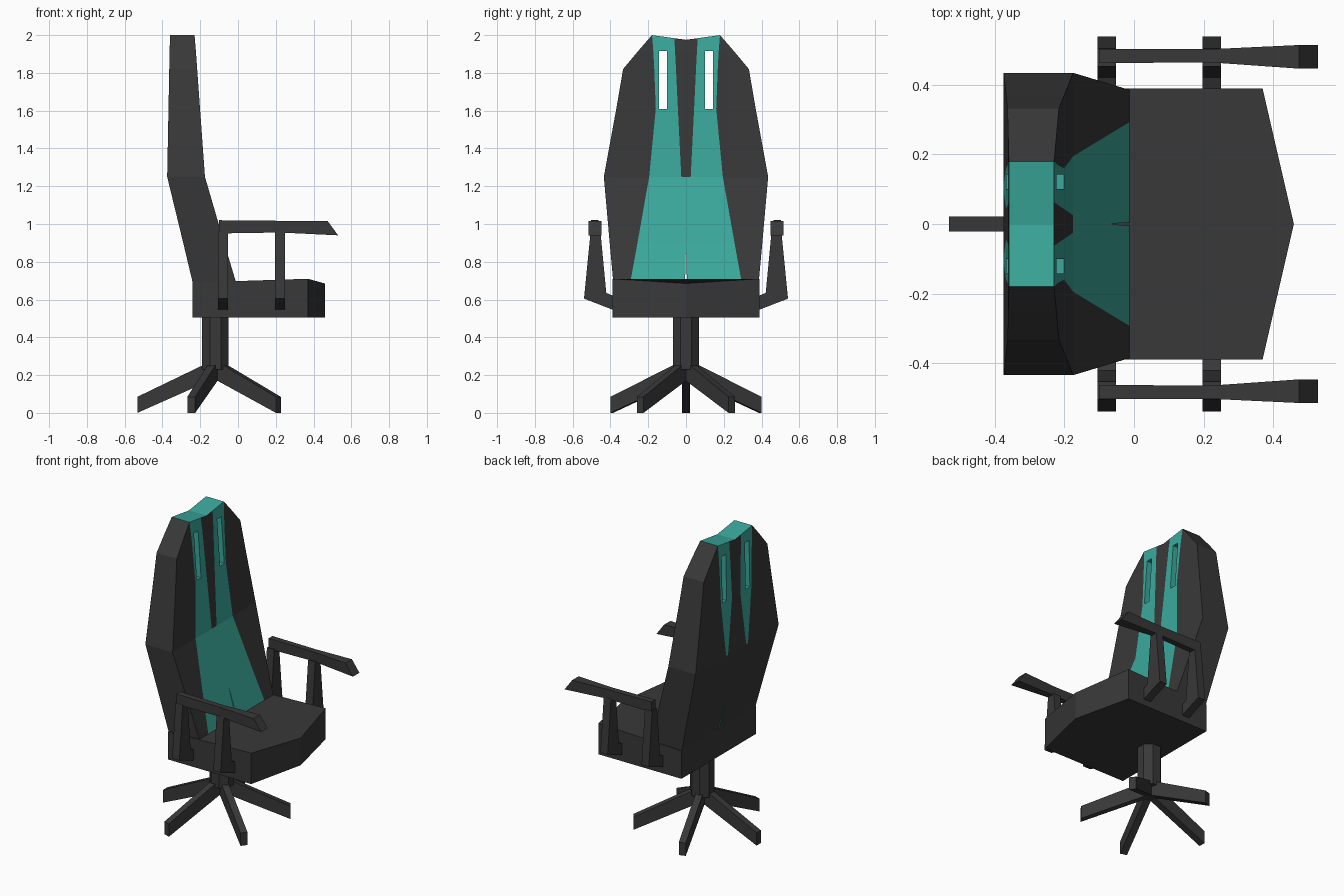
import bpy, bmesh, math
from mathutils import Matrix

if "Cube" in bpy.data.objects:
    bpy.data.objects.remove(bpy.data.objects["Cube"])


def material(name, rgb):
    m = bpy.data.materials.new(name)
    m.diffuse_color = (*rgb, 1)
    m.use_nodes = True
    m.node_tree.nodes["Principled BSDF"].inputs["Base Color"].default_value = m.diffuse_color
    return m


DARK = material("charcoal", (0.04, 0.04, 0.04))
TEAL = material("teal", (0.043, 0.395, 0.33))


def finish(name, bm, mats, mirror=False):
    me = bpy.data.meshes.new(name)
    bmesh.ops.remove_doubles(bm, verts=bm.verts, dist=0.0008)
    bmesh.ops.recalc_face_normals(bm, faces=bm.faces)
    bm.to_mesh(me)
    bm.free()
    for m in mats:
        me.materials.append(m)
    ob = bpy.data.objects.new(name, me)
    bpy.context.collection.objects.link(ob)
    if mirror:
        mod = ob.modifiers.new("mirror", 'MIRROR')
        mod.use_axis = (False, True, False)
        mod.merge_threshold = 0.0005
    return ob


def loft(name, rings, mirror=False, matrix=None):
    """Skin a list of equal-length point rings and cap both ends."""
    bm = bmesh.new()
    rs = [[bm.verts.new(p) for p in r] for r in rings]
    n = len(rs[0])
    for a, b in zip(rs, rs[1:]):
        for i in range(n):
            j = (i + 1) % n
            bm.faces.new((a[i], a[j], b[j], b[i]))
    bm.faces.new(rs[0][::-1])
    bm.faces.new(rs[-1])
    if matrix:
        bm.transform(matrix)
    return finish(name, bm, [DARK], mirror)


# Backrest: half-width grid lofted in z, front and back skins, mirrored in y
# z, back x, front x, then y of: centre, stripe, slot inner, slot outer, teal edge, outline
ROWS = [
    (0.69, -0.24, -0.01, 0.005, 0.02, 0.10, 0.143, 0.295, 0.385),
    (0.90, -0.29, -0.073, 0, 0.02, 0.10, 0.143, 0.257, 0.404),
    (1.25, -0.375, -0.175, 0, 0.025, 0.10, 0.143, 0.195, 0.435),
    (1.61, -0.368, -0.201, 0, 0.043, 0.10, 0.143, 0.160, 0.369),
    (1.82, -0.364, -0.216, 0, 0.053, 0.10, 0.143, 0.168, 0.333),
    (1.915, -0.362, -0.223, 0, 0.058, 0.10, 0.143, 0.173, 0.254),
    (2.00, -0.36, -0.23, 0, 0.062, 0.10, 0.143, 0.180, 0.180),
]
BACK_PINCH = (0, 0.095, 0.10, 0.11, 0.115)   # rear teal tapers to a point here


def build_backrest():
    bm = bmesh.new()
    front, back = [], []
    for r, (z, xb, xf, *ys) in enumerate(ROWS):
        top = r == len(ROWS) - 1
        zs = [1.975 + 0.025 * y / 0.18 if top else z for y in ys]
        yb = [ys[0], *BACK_PINCH[1:], ys[5]] if r < 3 else ys
        front.append([bm.verts.new((xf, y, h)) for y, h in zip(ys, zs)])
        back.append([bm.verts.new((xb, y, h)) for y, h in zip(yb, zs)])

    def face(a, b, c, d, mat):
        bm.faces.new((a, b, c, d)).material_index = mat

    last = len(ROWS) - 1
    for r in range(last):
        for c in range(5):
            if c == 2 and r in (3, 4):
                continue                      # through slot
            stripe = c == 0 and r >= 2
            f, g = front[r], front[r + 1]
            face(f[c], f[c + 1], g[c + 1], g[c], int(c < 4 and not stripe))
            f, g = back[r], back[r + 1]
            face(f[c], f[c + 1], g[c + 1], g[c], int(1 <= c < 4 and r >= 2))
        # outer side
        face(front[r][5], back[r][5], back[r + 1][5], front[r + 1][5], 0)
    # slot walls
    for c in (2, 3):
        for r in (3, 4):
            face(front[r][c], back[r][c], back[r + 1][c], front[r + 1][c], 1)
    for r in (3, 5):
        face(front[r][2], back[r][2], back[r][3], front[r][3], 1)
    # bottom, top, and the narrow lower slit
    for c in range(5):
        face(front[0][c], back[0][c], back[0][c + 1], front[0][c + 1], 0)
        if c < 4:
            face(front[last][c], back[last][c], back[last][c + 1], front[last][c + 1], 1)
    face(front[0][0], back[0][0], back[1][0], front[1][0], 1)
    finish("backrest", bm, [DARK, TEAL], mirror=True)


build_backrest()

# Seat cushion with pointed front
plan = [(-0.24, -0.39, 0.69), (0.37, -0.39, 0.71), (0.46, 0, 0.685),
        (0.37, 0.39, 0.71), (-0.24, 0.39, 0.69)]
loft("seat", [[(x, y, 0.505) for x, y, z in plan], plan])

# Armrest pads: x of top and bottom, z top, z bottom, y inner, y outer
stations = [(-0.10, -0.10, 1.02, 0.95, 0.463, 0.503),
            (0.22, 0.22, 1.017, 0.955, 0.465, 0.503),
            (0.475, 0.53, 1.015, 0.94, 0.447, 0.515)]
loft("armrest_pad", [[(xt, yi, zt), (xt, yo, zt), (xb, yo, zb), (xb, yi, zb)]
                     for xt, xb, zt, zb, yi, yo in stations], mirror=True)

# Armrest posts
post = [(0.505, 0.96), (0.54, 0.605), (0.385, 0.545), (0.385, 0.62), (0.422, 0.635), (0.453, 0.96)]
for name, x in (("rear_arm_post", -0.105), ("front_arm_post", 0.197)):
    loft(name, [[(x + d, y, z) for y, z in post] for d in (0, 0.053)], mirror=True)

# Gas column
CX = -0.12
loft("column", [[(CX + 0.075 * math.cos(math.radians(a)), 0.075 * math.sin(math.radians(a)), z)
                 for a in [22.5 + 45 * i for i in range(8)]] for z in (0.23, 0.52)])

# Five-star base
leg = [(0, 0.28), (0.05, 0.26), (0.413, 0.085), (0.413, 0), (0.03, 0.17), (0, 0.17)]
for i in range(5):
    m = Matrix.Translation((CX, 0, 0)) @ Matrix.Rotation(math.radians(36 + 72 * i), 4, 'Z')
    loft("base_leg", [[(r, y, z) for r, z in leg] for y in (-0.022, 0.022)], matrix=m)
